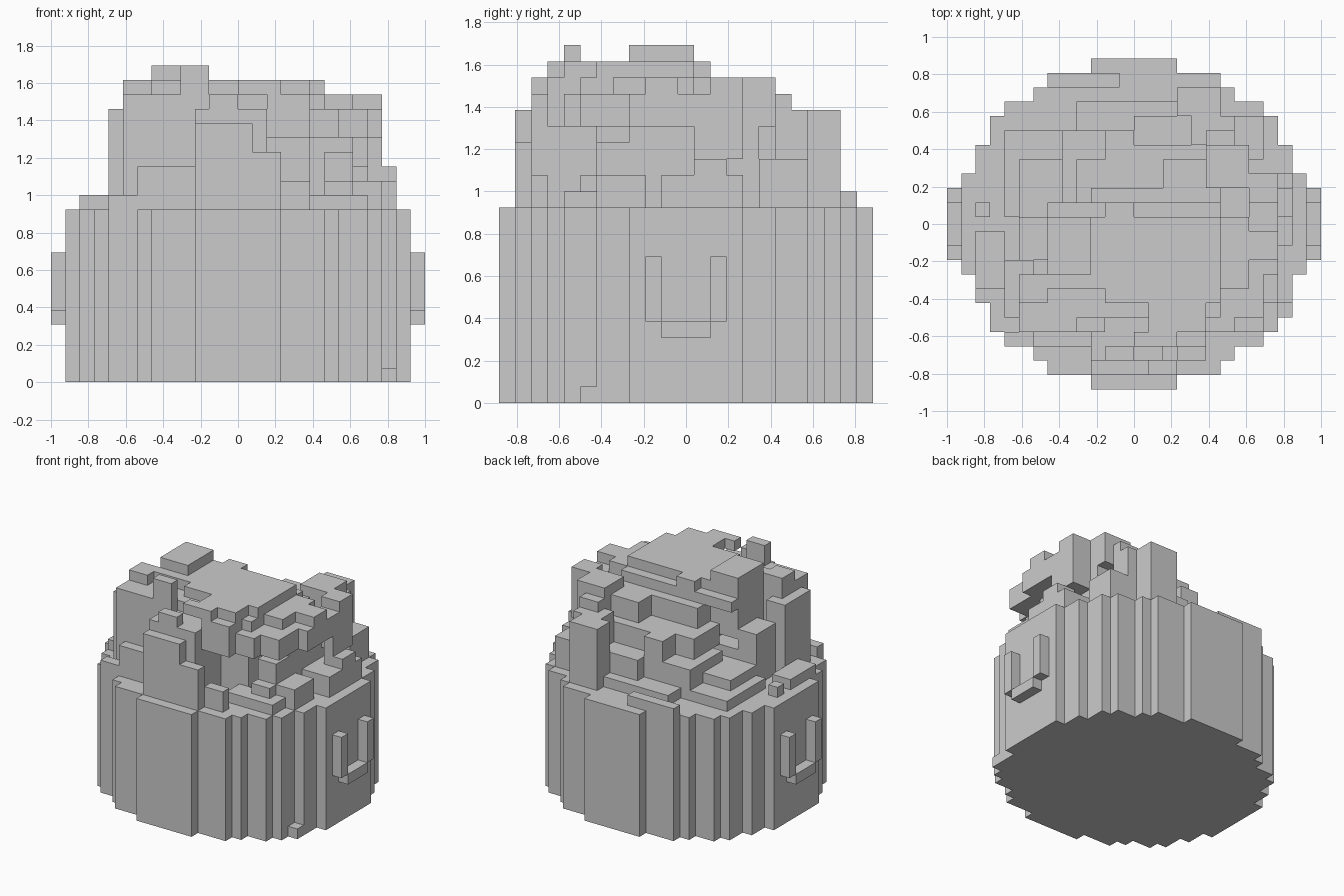
import bpy, bmesh, math

if "Cube" in bpy.data.objects:
    bpy.data.objects.remove(bpy.data.objects["Cube"])

H = 1 / 13                      # edge of one block
parts, filled = {}, set()


def add(name, *boxes):
    """Collect the unit blocks inside each box (x0, x1, y0, y1, z0, z1)."""
    cells = parts.setdefault(name, set())
    for x0, x1, y0, y1, z0, z1 in boxes:
        for x in range(x0, x1):
            for j in range(round(y0 + 11.5), round(y1 + 11.5)):
                for z in range(z0, z1):
                    if (x, j, z) not in filled:
                        cells.add((x, j, z))
                        filled.add((x, j, z))


def build(name, cells):
    """Skin the blocks, leaving out faces that touch another block."""
    bm = bmesh.new()
    verts = {}

    def vert(p):
        if p not in verts:
            verts[p] = bm.verts.new((p[0] * H, (p[1] - 11.5) * H, p[2] * H))
        return verts[p]

    for c in cells:
        for axis in range(3):
            u, v = (axis + 1) % 3, (axis + 2) % 3
            for side in (0, 1):
                n = list(c)
                n[axis] += 2 * side - 1
                if tuple(n) in filled:
                    continue
                quad = []
                for du, dv in ((0, 0), (1, 0), (1, 1), (0, 1)):
                    p = list(c)
                    p[axis] += side
                    p[u] += du
                    p[v] += dv
                    quad.append(vert(tuple(p)))
                bm.faces.new(quad if side else quad[::-1])
    bmesh.ops.dissolve_limit(bm, angle_limit=math.radians(1),
                             verts=bm.verts, edges=bm.edges)
    me = bpy.data.meshes.new(name)
    bm.to_mesh(me)
    bm.free()
    bpy.context.collection.objects.link(bpy.data.objects.new(name, me))


# Round tub: half width for each band of depth
for half, depth in ((12, 3.5), (11, 5.5), (10, 7.5), (9, 8.5), (7, 9.5), (6, 10.5), (3, 11.5)):
    add("tub", (-half, half, -depth, depth, 0, 12))
add("tub", (10, 11, -6.5, -5.5, 0, 1))

# U-shaped handle on each side
for name, x in (("left_handle", -13), ("right_handle", 12)):
    add(name, (x, x + 1, -2.5, -1.5, 5, 9), (x, x + 1, 1.5, 2.5, 5, 9),
        (x, x + 1, -1.5, 1.5, 4, 5))

# Middle of the heap with its overhanging flat crown
add("heap_centre",
    (-3, 5, -5.5, 2.5, 12, 19), (-6, 6, -6.5, 1.5, 19, 20), (6, 8, -4.5, 0.5, 18, 20),
    (-2, 6, -5.5, 0.5, 20, 21), (1, 5, -7.5, -5.5, 20, 21), (0, 3, -8.5, -7.5, 20, 21),
    (-2, 0, 0.5, 1.5, 20, 21), (-6, -2, -4.5, 0.5, 16, 21), (-6, -3, -3.5, 0.5, 21, 22))

# Front slab stepping down to the right
add("heap_front",
    (-3, 1, -10.5, -9.5, 12, 18), (1, 3, -10.5, -9.5, 12, 16), (3, 5, -9.5, -8.5, 12, 14),
    (-3, 2, -9.5, -5.5, 12, 19), (-2, 0, -9.5, -8.5, 19, 20), (2, 5, -8.5, -5.5, 17, 20),
    (4, 9, -7.5, -5.5, 12, 13), (6, 8, -6.5, -4.5, 13, 14), (5, 7, -7.5, -5.5, 17, 19))

# Tall left side and upright stub
add("heap_left",
    (-9, -7, -6.5, -2.5, 12, 19), (-8, -3, -7.5, -3.5, 12, 20), (-8, -6, -5.5, -3.5, 20, 21),
    (-4, -2, -7.5, -6.5, 18, 22), (-7, -3, -8.5, -7.5, 12, 15), (-9, -7, -8.5, -7.5, 12, 13),
    (-11, -9, -4.5, -0.5, 12, 13), (-11, -10, 0.5, 1.5, 12, 13), (-8, -6, -2.5, 0.5, 12, 17),
    (-6, -3, -3.5, 0.5, 12, 15))

# Right side with overhanging lumps
add("heap_right",
    (5, 8, 2.5, 5.5, 17, 20), (8, 10, 1.5, 3.5, 15, 20), (8, 10, -3.5, 1.5, 17, 19),
    (8, 10, -2.5, -0.5, 19, 20), (6, 9, -6.5, -2.5, 17, 19), (7, 10, -5.5, -2.5, 12, 14),
    (8, 11, -1.5, 3.5, 12, 14), (9, 11, 0.5, 2.5, 14, 15), (5, 8, -3.5, 4.5, 12, 18),
    (9, 10, 0.5, 2.5, 15, 17), (6, 8, -5.5, -3.5, 14, 16))

# Back slab and low terraces behind the heap
add("heap_back",
    (3, 6, 7.5, 9.5, 12, 18), (-4, 3, 6.5, 8.5, 12, 13), (-6, -1, 9.5, 10.5, 12, 13),
    (-2, 6, 2.5, 5.5, 12, 17), (2, 6, 1.5, 4.5, 17, 19), (-2, 0, 4.5, 6.5, 12, 17),
    (0, 4, 5.5, 7.5, 12, 15), (4, 7, 5.5, 7.5, 12, 18), (5, 7, 5.5, 6.5, 18, 19),
    (7, 9, 4.5, 7.5, 12, 15))
add("heap_back_left",
    (-9, -3, 0.5, 6.5, 12, 13), (-8, -3, 0.5, 4.5, 13, 14), (-5, -2, 1.5, 6.5, 12, 15),
    (-4, -2, 0.5, 4.5, 15, 17))

for part, cells in parts.items():
    build(part, cells)
